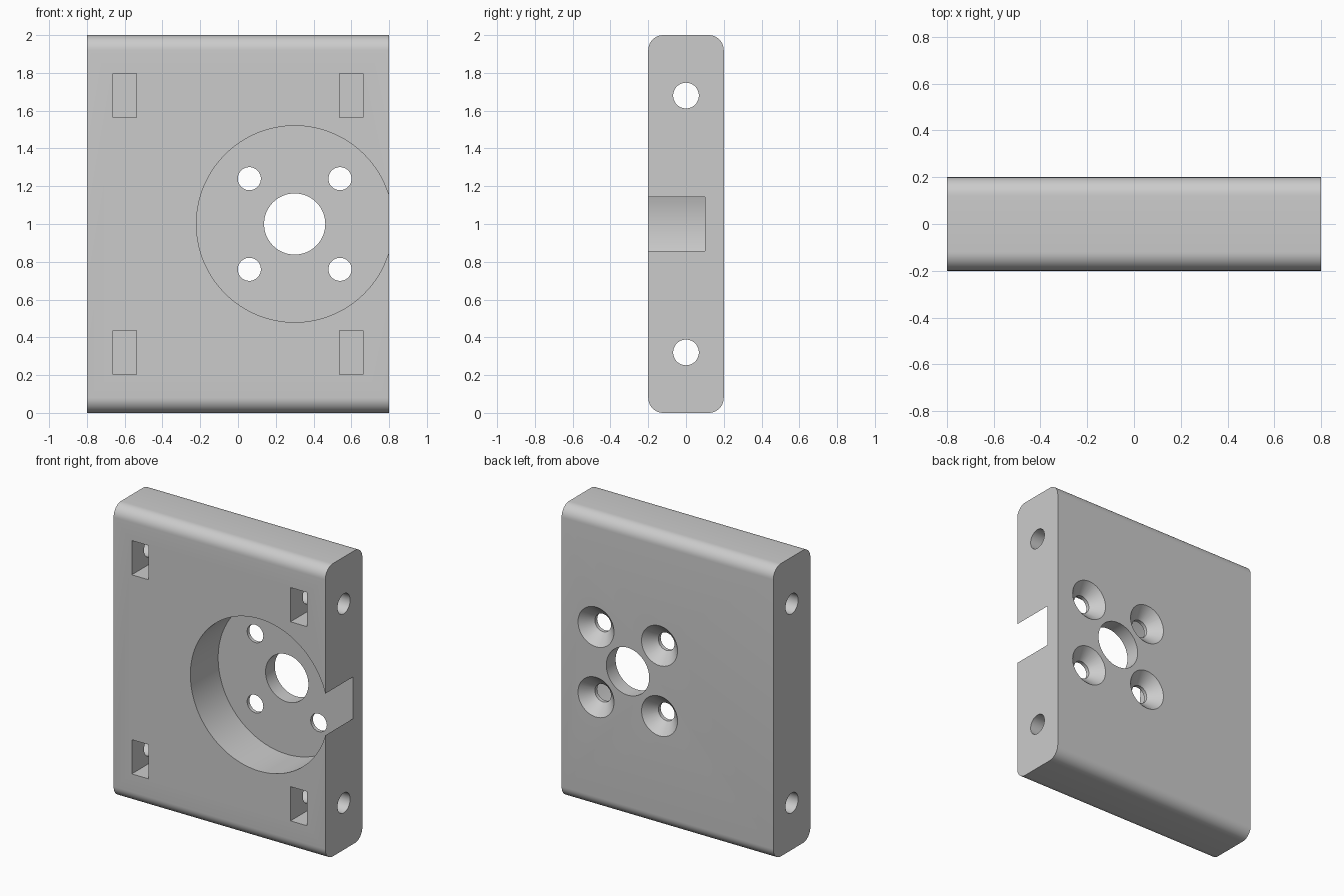
import bpy, math
from mathutils import Vector

cube = bpy.data.objects.get("Cube")
if cube:
    bpy.data.objects.remove(cube, do_unlink=True)

WIDTH, DEPTH, HEIGHT = 1.6, 0.4, 2.0
FRONT, BACK = -DEPTH / 2, DEPTH / 2
FLOOR = 0.1                      # depth reached by the motor recess
BORE_X, BORE_Z = 0.3, 1.0        # motor axis

grey = bpy.data.materials.new("grey")
grey.use_nodes = True
colour = (0.6, 0.6, 0.6, 1)
grey.diffuse_color = colour
grey.node_tree.nodes["Principled BSDF"].inputs["Base Color"].default_value = colour


def box(name, low, high):
    low, high = Vector(low), Vector(high)
    bpy.ops.mesh.primitive_cube_add(size=1, location=(low + high) / 2)
    ob = bpy.context.object
    ob.name = name
    ob.scale = high - low
    bpy.ops.object.transform_apply(location=True, rotation=False, scale=True)
    return ob


def round_cutter(name, start, end, r_start, r_end=None, sides=64):
    """Cylinder or cone running from start to end."""
    start, end = Vector(start), Vector(end)
    axis = end - start
    bpy.ops.mesh.primitive_cone_add(
        vertices=sides, radius1=r_start, radius2=r_start if r_end is None else r_end,
        depth=axis.length, location=(start + end) / 2,
        rotation=axis.to_track_quat('Z', 'Y').to_euler())
    ob = bpy.context.object
    ob.name = name
    return ob


def cut(target, cutter):
    mod = target.modifiers.new("cut", 'BOOLEAN')
    mod.operation = 'DIFFERENCE'
    mod.solver = 'EXACT'
    mod.object = cutter
    bpy.context.view_layer.objects.active = target
    bpy.ops.object.modifier_apply(modifier=mod.name)
    bpy.data.objects.remove(cutter, do_unlink=True)


# Plate body with its four long edges rounded
plate = box("mounting_plate", (-WIDTH / 2, FRONT, 0), (WIDTH / 2, BACK, HEIGHT))
plate.data.materials.append(grey)
bevel = plate.modifiers.new("round", 'BEVEL')
bevel.width = 0.08
bevel.segments = 10
bevel.limit_method = 'WEIGHT'
weights = plate.data.attributes.new("bevel_weight_edge", 'FLOAT', 'EDGE')
for edge in plate.data.edges:
    a, b = (plate.data.vertices[i].co for i in edge.vertices)
    weights.data[edge.index].value = 1.0 if abs(a.x - b.x) > 1 else 0.0
bpy.ops.object.modifier_apply(modifier=bevel.name)

# Round recess breaking out through the side, and its central bore
cut(plate, round_cutter("recess", (BORE_X, FRONT - 0.1, BORE_Z),
                        (BORE_X, FLOOR, BORE_Z), 0.52, sides=128))
cut(plate, round_cutter("bore", (BORE_X, 0, BORE_Z), (BORE_X, 0.3, BORE_Z), 0.162))

# Four screw holes, countersunk from the back
for sx in (-1, 1):
    for sz in (-1, 1):
        x, z = BORE_X + sx * 0.24, BORE_Z + sz * 0.24
        cut(plate, round_cutter("screw_hole", (x, 0, z), (x, 0.3, z), 0.061, sides=48))
        cut(plate, round_cutter("countersink", (x, 0.125, z), (x, 0.225, z),
                                0.061, 0.161, sides=48))

# Cross holes along the width, each with a nut pocket near both ends
for z in (0.32, 1.68):
    cut(plate, round_cutter("cross_hole", (-1, 0, z), (1, 0, z), 0.068, sides=48))
    for x in (-0.6, 0.6):
        cut(plate, box("nut_pocket", (x - 0.063, FRONT - 0.1, z - 0.117),
                       (x + 0.063, 0.117, z + 0.117)))

# Smooth the round surfaces, keep edges crisp
bpy.ops.object.select_all(action='DESELECT')
plate.select_set(True)
bpy.context.view_layer.objects.active = plate
bpy.ops.object.shade_smooth_by_angle(angle=math.radians(30))
